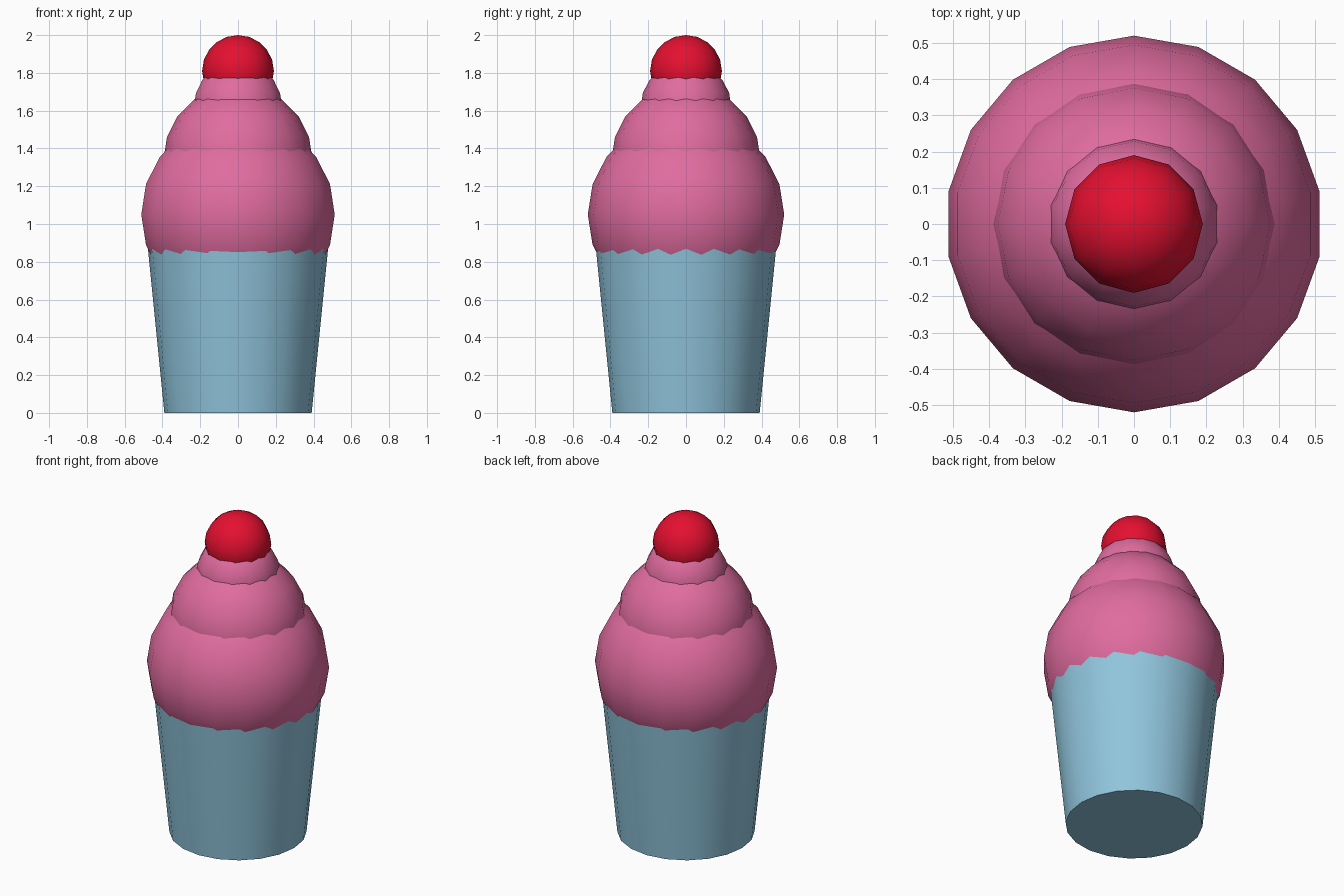
import bpy
import math

if "Cube" in bpy.data.objects:
    bpy.data.objects.remove(bpy.data.objects["Cube"])


def material(name, rgb):
    m = bpy.data.materials.new(name)
    m.diffuse_color = (*rgb, 1.0)
    m.use_nodes = True
    m.node_tree.nodes["Principled BSDF"].inputs["Base Color"].default_value = m.diffuse_color
    return m


BLUE = material("wrapper blue", (0.28, 0.56, 0.72))
PINK = material("frosting pink", (0.75, 0.15, 0.35))
RED = material("cherry red", (0.78, 0.005, 0.03))


def finish(name, mat):
    ob = bpy.context.object
    ob.name = name
    ob.data.materials.append(mat)
    # smooth round surfaces, keep the cup rims sharp
    bpy.ops.object.shade_smooth_by_angle(angle=math.radians(40))


def ball(name, segments, radius, z, mat):
    bpy.ops.mesh.primitive_uv_sphere_add(
        segments=segments, ring_count=10, radius=radius, location=(0, 0, z))
    finish(name, mat)


# tapered cup, its top rim hidden inside the lowest frosting ball
CUP_H = 0.90
bpy.ops.mesh.primitive_cone_add(
    vertices=20, radius1=0.39, radius2=0.48, depth=CUP_H,
    location=(0, 0, CUP_H / 2))
finish("cup", BLUE)

# three shrinking balls of frosting with a cherry on top
ball("frosting_lower", 18, 0.52, 1.05, PINK)
ball("frosting_middle", 16, 0.395, 1.34, PINK)
ball("frosting_upper", 14, 0.24, 1.62, PINK)
ball("cherry", 12, 0.19, 1.81, RED)
